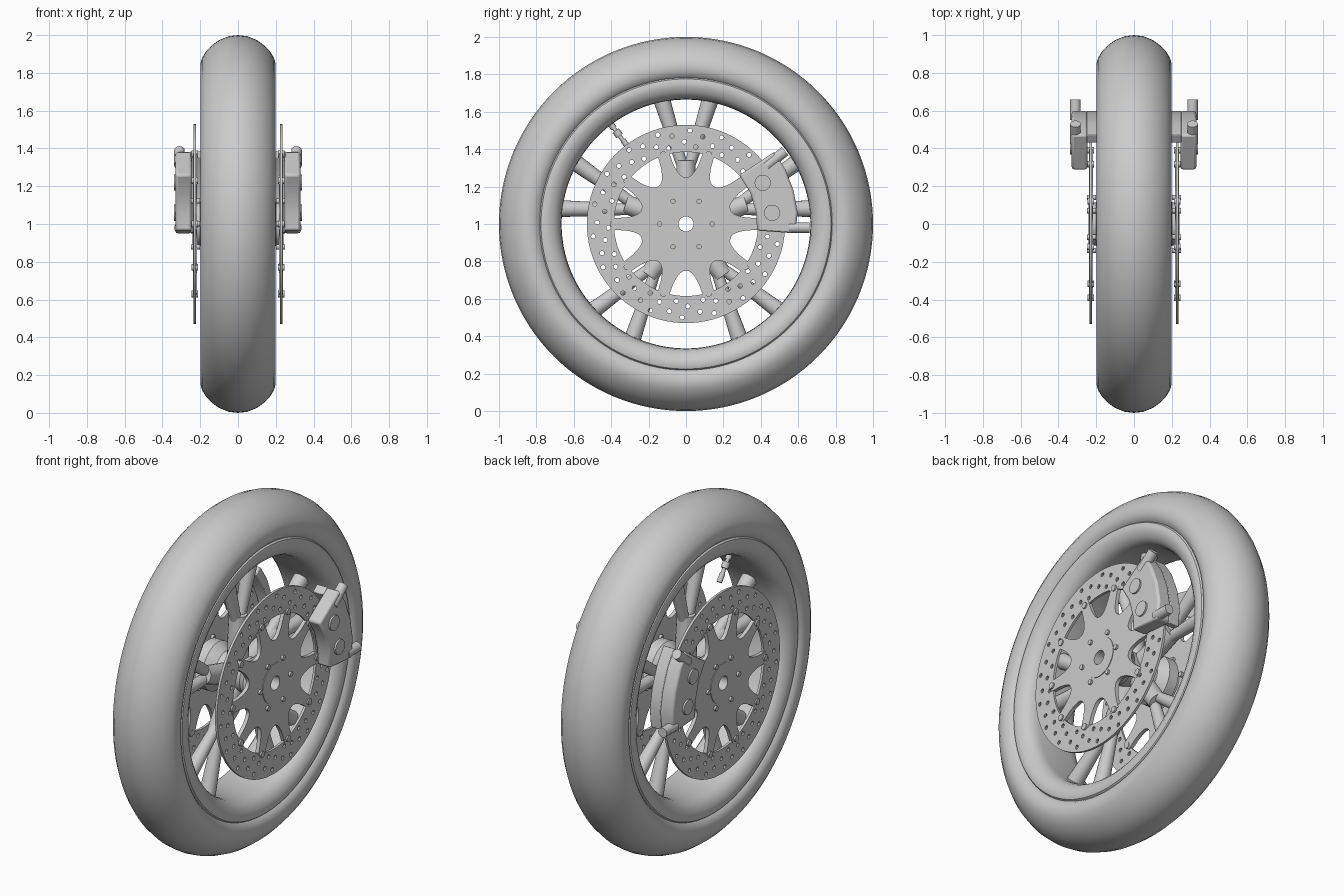
import bpy, bmesh, math
from mathutils import Matrix, Vector

if "Cube" in bpy.data.objects:
    bpy.data.objects.remove(bpy.data.objects["Cube"])

CENTRE = Vector((0, 0, 1))
grey = bpy.data.materials.new("plain_grey")
grey.use_nodes = True
COLOUR = (0.6, 0.6, 0.6, 1)
grey.diffuse_color = COLOUR
grey.node_tree.nodes["Principled BSDF"].inputs["Base Color"].default_value = COLOUR


def polar(r, deg, x=0.0):
    """Point at a radius and angle around the axle."""
    a = math.radians(deg)
    return Vector((x, r * math.cos(a), r * math.sin(a)))


def add_object(name, mesh, mirror=False, bevel=0):
    """Place a mesh on the axle, with optional bevel and left/right copy."""
    obj = bpy.data.objects.new(name, mesh)
    bpy.context.collection.objects.link(obj)
    obj.location = CENTRE
    mesh.materials.clear()
    mesh.materials.append(grey)
    bpy.ops.object.select_all(action='DESELECT')
    obj.select_set(True)
    bpy.context.view_layer.objects.active = obj
    bpy.ops.object.shade_smooth_by_angle(angle=math.radians(35))
    if bevel:
        mod = obj.modifiers.new("soft_edges", 'BEVEL')
        mod.width, mod.segments = bevel, 2
    if mirror:
        obj.modifiers.new("both_sides", 'MIRROR')
    return obj


def finish(name, bm, **options):
    bmesh.ops.recalc_face_normals(bm, faces=bm.faces)
    mesh = bpy.data.meshes.new(name)
    bm.to_mesh(mesh)
    bm.free()
    return add_object(name, mesh, **options)


def lathe(name, half, closed=True, steps=128):
    """Spin a half profile of (x, radius), reflected in x, round the axle."""
    pts = half + [(-x, r) for x, r in reversed(half) if x > 0]
    bm = bmesh.new()
    verts = [bm.verts.new((x, 0, r)) for x, r in pts]
    edges = [bm.edges.new(pair) for pair in zip(verts, verts[1:])]
    if closed:
        edges.append(bm.edges.new((verts[-1], verts[0])))
    bmesh.ops.spin(bm, geom=verts + edges, axis=(1, 0, 0), cent=(0, 0, 0),
                   angle=math.tau, steps=steps, use_duplicate=False)
    bmesh.ops.remove_doubles(bm, verts=bm.verts, dist=0.0002)
    return finish(name, bm)


def rod(bm, start, end, r1, r2=None, sides=20):
    """Straight or tapered round bar between two points."""
    span = end - start
    matrix = Matrix.Translation((start + end) / 2) @ \
        span.to_track_quat('Z', 'Y').to_matrix().to_4x4()
    bmesh.ops.create_cone(bm, cap_ends=True, segments=sides, radius1=r1,
                          radius2=r1 if r2 is None else r2,
                          depth=span.length, matrix=matrix)


def circle(r, n, cy=0.0, cz=0.0):
    return [(cy + r * math.cos(math.tau * i / n), cz + r * math.sin(math.tau * i / n))
            for i in range(n)]


def plate(name, loops, x, half_thickness, **options):
    """Flat plate whose inner loops become holes."""
    curve = bpy.data.curves.new(name, 'CURVE')
    curve.dimensions, curve.fill_mode = '2D', 'BOTH'
    curve.extrude = half_thickness
    for loop in loops:
        spline = curve.splines.new('POLY')
        spline.points.add(len(loop) - 1)
        for point, (u, v) in zip(spline.points, loop):
            point.co = (u, v, 0, 1)
        spline.use_cyclic_u = True
    temp = bpy.data.objects.new(name + "_outline", curve)
    bpy.context.collection.objects.link(temp)
    graph = bpy.context.evaluated_depsgraph_get()
    mesh = bpy.data.meshes.new_from_object(temp.evaluated_get(graph))
    bpy.data.objects.remove(temp)
    bm = bmesh.new()
    bm.from_mesh(mesh)
    bmesh.ops.remove_doubles(bm, verts=bm.verts, dist=0.0001)
    to_side = Matrix(((0, 0, 1, x), (1, 0, 0, 0), (0, 1, 0, 0), (0, 0, 0, 1)))
    bm.transform(to_side)
    return finish(name, bm, **options)


# Tyre and rim
lathe("tyre", [(0, 1.0), (0.05, 0.994), (0.1, 0.974), (0.14, 0.945), (0.17, 0.913),
               (0.19, 0.88), (0.199, 0.85), (0.197, 0.82), (0.187, 0.795),
               (0.17, 0.78), (0.15, 0.765), (0, 0.765)])
lathe("rim", [(0, 0.785), (0.168, 0.785), (0.182, 0.775), (0.188, 0.755),
              (0.184, 0.73), (0.172, 0.705), (0.155, 0.685), (0.13, 0.672),
              (0.1, 0.667), (0, 0.665)])

# Hub with open axle bore
lathe("hub", [(0, 0.04), (0.242, 0.04), (0.242, 0.115), (0.2, 0.115), (0.19, 0.14),
              (0.13, 0.14), (0.08, 0.1), (0, 0.095)], steps=64)

# Five forked spokes
bm = bmesh.new()
for k in range(5):
    angle = 90 + 72 * k
    rod(bm, polar(0.07, angle), polar(0.34, angle), 0.06, 0.05)
    for side in (-1, 1):
        rod(bm, polar(0.28, angle + side * 2), polar(0.675, angle + side * 11),
            0.028, 0.045)
finish("spokes", bm)

# Drilled brake discs
holes = []
for k in range(36):
    for r in ((0.5, 0.44) if k % 2 else (0.475, 0.415)):
        p = polar(r, 10 * k + 60 * (0.46 - r))
        holes.append(circle(0.012, 10, p.y, p.z))
plate("brake_disc", [circle(0.53, 96), circle(0.385, 96)] + holes, 0.229, 0.007,
      mirror=True)

# Ten-armed disc carriers
star = []
for i in range(240):
    phase = abs((i * 1.5 + 18) % 36 - 18) / 18
    u = min(1, (1 - phase) / 0.74)
    r = 0.25 + 0.148 * (1 - math.sqrt(max(0, 1 - u ** 2.4)))
    p = polar(r, i * 1.5)
    star.append((p.y, p.z))
plate("disc_carrier", [star, circle(0.1, 48)], 0.227, 0.011, mirror=True)

# Hub bolts and disc buttons
bm = bmesh.new()
for k in range(6):
    rod(bm, polar(0.14, 60 * k, 0.2), polar(0.14, 60 * k, 0.25), 0.014, sides=12)
for k in range(10):
    rod(bm, polar(0.39, 36 * k, 0.213), polar(0.39, 36 * k, 0.246), 0.018, sides=14)
finish("fasteners", bm, mirror=True)

# Calipers: outer body plus a bridge over the disc edge
body = [(0.285, 0.26), (0.345, 0.165), (0.375, 0.06), (0.38, -0.035), (0.585, -0.05),
        (0.597, 0.06), (0.575, 0.18), (0.53, 0.295), (0.47, 0.385)]
bridge = [(0.545, -0.045)] + body[4:] + [(0.43, 0.355), (0.495, 0.25), (0.535, 0.12)]
plate("caliper_body", [body], 0.288, 0.042, mirror=True, bevel=0.012)
plate("caliper_bridge", [bridge], 0.217, 0.035, mirror=True, bevel=0.004)

# Caliper piston caps and mounting lugs
bm = bmesh.new()
for y, z in ((0.41, 0.22), (0.46, 0.06)):
    rod(bm, Vector((0.31, y, z)), Vector((0.34, y, z)), 0.043, sides=32)
rod(bm, Vector((0.31, 0.43, 0.31)), Vector((0.31, 0.53, 0.39)), 0.028)
rod(bm, Vector((0.31, 0.55, -0.02)), Vector((0.31, 0.66, -0.02)), 0.028)
finish("caliper_fittings", bm, mirror=True)

# Valve stem
bm = bmesh.new()
for r_in, r_out, radius in ((0.51, 0.67, 0.011), (0.51, 0.56, 0.015),
                            (0.59, 0.625, 0.021), (0.64, 0.675, 0.017)):
    rod(bm, polar(r_in, 127), polar(r_out, 127), radius, sides=14)
finish("valve_stem", bm)
